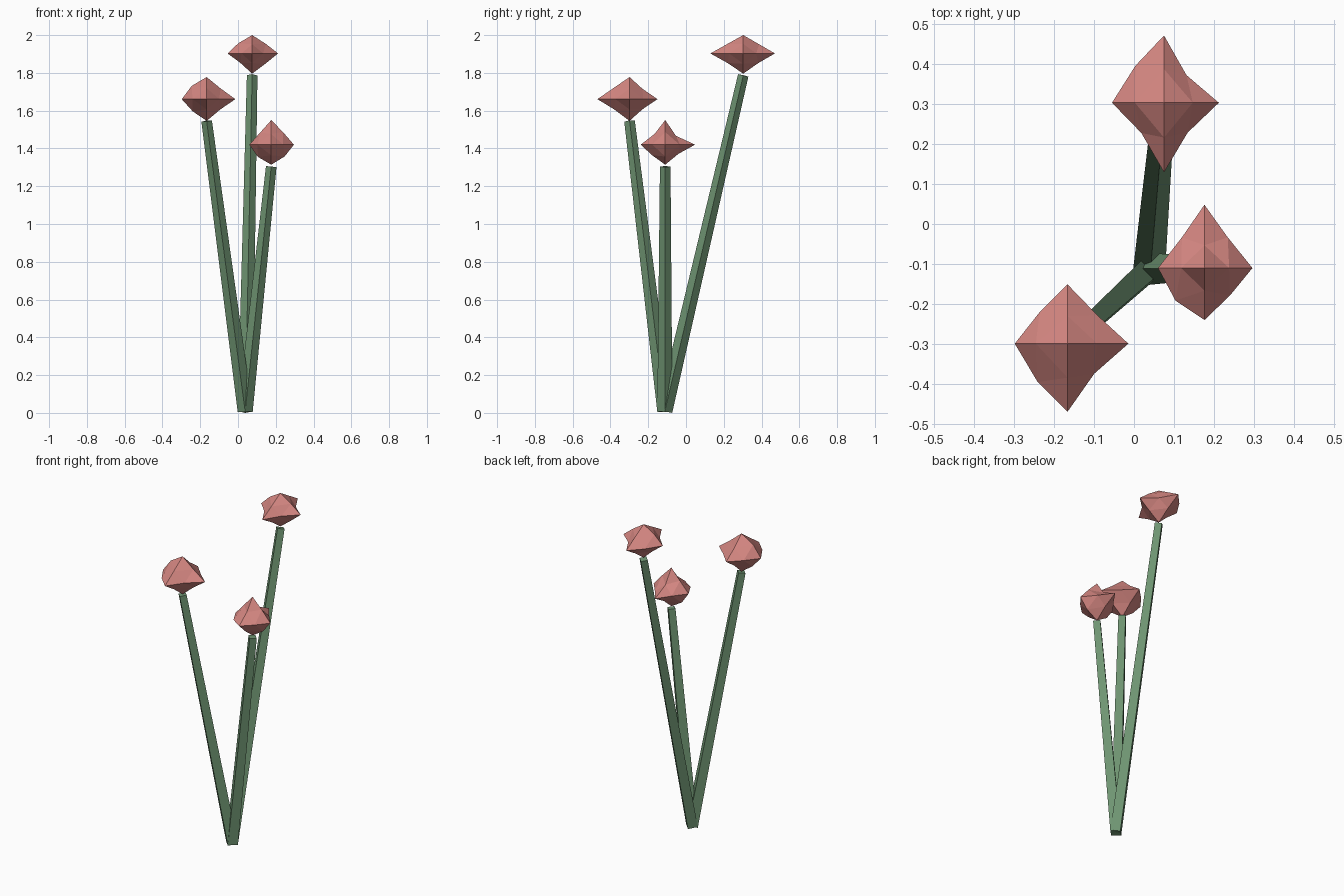
import bpy, bmesh
from mathutils import Vector, Matrix

if "Cube" in bpy.data.objects:
    bpy.data.objects.remove(bpy.data.objects["Cube"])


def material(name, color):
    m = bpy.data.materials.new(name)
    m.diffuse_color = (*color, 1)
    m.use_nodes = True
    m.node_tree.nodes["Principled BSDF"].inputs["Base Color"].default_value = m.diffuse_color
    return m


GREEN = material("stem_green", (0.16, 0.30, 0.17))
PINK = material("petal_pink", (0.66, 0.24, 0.22))
BASE = Vector((0.038, -0.112, 0.009))


def finish(bm, name, mat):
    bmesh.ops.recalc_face_normals(bm, faces=bm.faces)
    mesh = bpy.data.meshes.new(name)
    bm.to_mesh(mesh)
    bm.free()
    mesh.materials.append(mat)
    obj = bpy.data.objects.new(name, mesh)
    bpy.context.collection.objects.link(obj)


def stem(name, top):
    # tapered four-sided stalk from the shared base
    axis = top - BASE
    turn = Vector((0, 0, 1)).rotation_difference(axis).to_matrix().to_4x4()
    bm = bmesh.new()
    bmesh.ops.create_cone(bm, cap_ends=True, segments=4, radius1=0.040,
                          radius2=0.028, depth=axis.length,
                          matrix=Matrix.Translation((top + BASE) / 2) @ turn)
    finish(bm, name, GREEN)


def bloom(name, centre, reach, xy, xz, yz):
    # uneven octahedron, each face split in four; the factors push the
    # edge midpoints in or out, ordered ++, -+, --, +-
    order = [(1, 1), (-1, 1), (-1, -1), (1, -1)]
    bulge = {(0, 1): xy, (0, 2): xz, (1, 2): yz}
    bm = bmesh.new()
    tip, mid = {}, {}
    for i in range(3):
        for k, s in enumerate((1, -1)):
            p = Vector((0, 0, 0))
            p[i] = s * reach[2 * i + k]
            tip[i, s] = bm.verts.new(centre + p)
    for (i, j), factors in bulge.items():
        for (s, t), f in zip(order, factors):
            p = (tip[i, s].co + tip[j, t].co) / 2 - centre
            mid[i, s, j, t] = bm.verts.new(centre + p * f)
    for sx, sy in order:
        for sz in (1, -1):
            a, b, c = tip[0, sx], tip[1, sy], tip[2, sz]
            ab, ac, bc = mid[0, sx, 1, sy], mid[0, sx, 2, sz], mid[1, sy, 2, sz]
            for face in ((a, ab, ac), (ab, b, bc), (ac, bc, c), (ab, bc, ac)):
                bm.faces.new(face)
    finish(bm, name, PINK)


# name, stem top, bloom height, reach (+x -x +y -y +z -z), midpoint factors
FLOWERS = [
    ("tall", (0.075, 0.303, 1.787), 1.903, (0.137, 0.130, 0.168, 0.174, 0.097, 0.107),
     (0.82, 1.10, 0.87, 0.86), (1.05, 1.12, 0.95, 1.02), (1.0, 1.0, 0.95, 0.95)),
    ("middle", (-0.166, -0.299, 1.545), 1.661, (0.152, 0.132, 0.148, 0.170, 0.117, 0.115),
     (0.97, 1.06, 1.13, 0.88), (0.97, 1.20, 1.12, 0.95), (0.93, 1.0, 0.95, 0.93)),
    ("short", (0.176, -0.110, 1.304), 1.420, (0.120, 0.116, 0.158, 0.130, 0.130, 0.106),
     (0.97, 0.97, 1.25, 1.06), (1.03, 1.0, 1.22, 1.18), (0.72, 0.87, 1.06, 0.90)),
]
for label, top, height, reach, xy, xz, yz in FLOWERS:
    stem(label + "_stem", Vector(top))
    bloom(label + "_bloom", Vector((top[0], top[1], height)), reach, xy, xz, yz)
